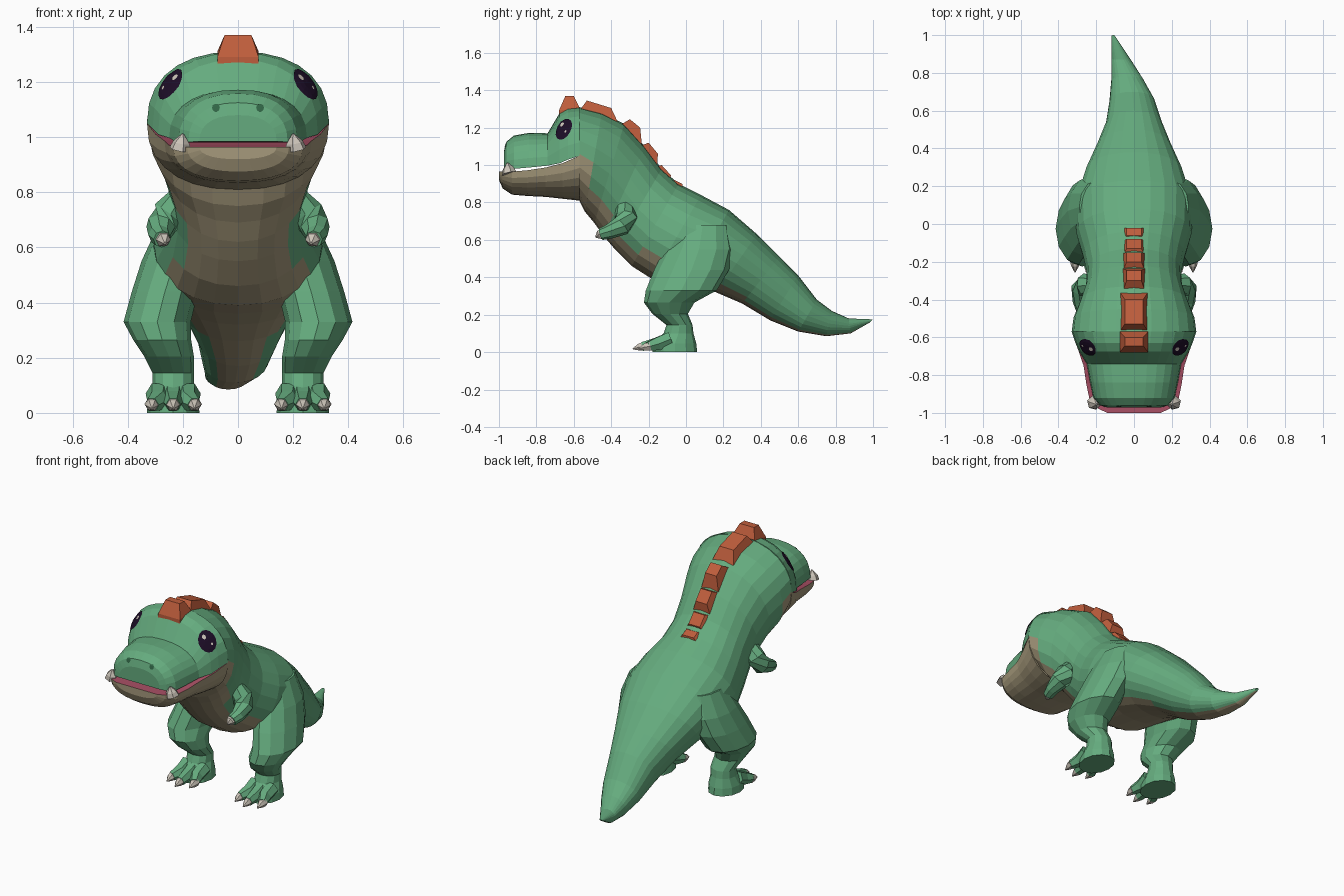
import bpy, bmesh
from math import sin, cos, pi, copysign
from mathutils import Vector
from mathutils.bvhtree import BVHTree

if "Cube" in bpy.data.objects:
    bpy.data.objects.remove(bpy.data.objects["Cube"])


def material(name, rgb):
    m = bpy.data.materials.new(name)
    m.use_nodes = True
    m.diffuse_color = (*rgb, 1)
    m.node_tree.nodes["Principled BSDF"].inputs["Base Color"].default_value = (*rgb, 1)
    return m


GREEN = material("skin green", (0.13, 0.41, 0.21))
TAN = material("belly tan", (0.38, 0.32, 0.20))
ORANGE = material("crest orange", (0.52, 0.11, 0.045))
PINK = material("mouth pink", (0.40, 0.08, 0.13))
BLACK = material("eye black", (0.012, 0.004, 0.02))
IVORY = material("claw ivory", (0.60, 0.55, 0.48))
DARK = material("nostril green", (0.03, 0.13, 0.06))


def finish(bm, name, mats):
    bmesh.ops.recalc_face_normals(bm, faces=bm.faces)
    mesh = bpy.data.meshes.new(name)
    bm.to_mesh(mesh)
    bm.free()
    for m in mats:
        mesh.materials.append(m)
    ob = bpy.data.objects.new(name, mesh)
    bpy.context.collection.objects.link(ob)
    return ob


def loft(name, rings, mats, rule=lambda seg, col: 0):
    """Skin equal rings of points, cap the ends, colour faces by rule."""
    bm = bmesh.new()
    rows = [[bm.verts.new(p) for p in r] for r in rings]
    n = len(rows[0])
    for s in range(len(rows) - 1):
        for c in range(n):
            d = (c + 1) % n
            f = bm.faces.new((rows[s][c], rows[s][d], rows[s + 1][d], rows[s + 1][c]))
            f.material_index = rule(s, c)
    bm.faces.new(rows[0])
    bm.faces.new(rows[-1])
    return finish(bm, name, mats)


def power(v, p):
    return copysign(abs(v) ** p, v)


def section(center, side, up, angles, p=1.0):
    return [center + side * power(cos(a), p) + up * power(sin(a), p) for a in angles]


def circle(n, start=0.0):
    return [start + 2 * pi * i / n for i in range(n)]


def tube(name, path, radii, mat, n=8):
    """Tapered tube along a path."""
    path = [Vector(p) for p in path]
    rings = []
    for i, p in enumerate(path):
        t = (path[min(i + 1, len(path) - 1)] - path[max(i - 1, 0)]).normalized()
        side = t.cross(Vector((0, 0, 1))).normalized()
        rings.append(section(p, side * radii[i], side.cross(t) * radii[i], circle(n)))
    return loft(name, rings, [mat])


# Body and tail: top y, top z, bottom y, bottom z, half width, x shift
BODY = [
    (-.57, 1.31, -.57, .81, .33, 0), (-.45, 1.28, -.54, .75, .32, 0),
    (-.33, 1.22, -.49, .69, .285, 0), (-.22, 1.10, -.44, .62, .255, 0),
    (-.13, .98, -.38, .55, .25, 0), (-.04, .90, -.29, .46, .27, 0),
    (.08, .84, -.18, .39, .305, 0), (.23, .76, 0, .36, .31, 0),
    (.38, .63, .16, .32, .26, 0), (.50, .51, .30, .26, .20, 0),
    (.60, .41, .45, .17, .15, 0), (.70, .28, .60, .11, .12, -.01),
    (.78, .22, .75, .085, .085, -.035), (.87, .18, .88, .10, .05, -.07),
    (1, .175, .985, .16, .01, -.11),
]
N = 24
rings = []
for ty, tz, by, bz, w, x in BODY:
    top, low = Vector((x, ty, tz)), Vector((x, by, bz))
    rings.append(section((top + low) / 2, Vector((w, 0, 0)), (top - low) / 2,
                         circle(N, -pi / 2), 0.93))
BELLY = [6, 4, 4, 3, 3, 4, 4, 3, 3, 2, 2, 2, 2, 2]
loft("body_and_tail", rings, [GREEN, TAN],
     lambda s, c: int(min(c, N - 1 - c) < BELLY[s]))


# Head halves: y, mouth height, outer height, half width
def half_head(name, rows, sign, mat):
    m = 14
    angles = [sign * pi * i / m for i in range(m + 1)]
    shape = [section(Vector((0, y, zm)), Vector((w, 0, 0)), Vector((0, 0, abs(zo - zm))),
                     angles, 0.86) for y, zm, zo, w in rows]
    return loft(name, shape, [mat, PINK], lambda s, c: int(c == m))


head = half_head("upper_head", [
    (-.57, 1.05, 1.31, .33), (-.63, 1.03, 1.305, .31), (-.675, 1.01, 1.28, .29),
    (-.74, .997, 1.17, .25), (-.84, .987, 1.172, .232), (-.92, .98, 1.158, .215),
    (-.96, .982, 1.125, .18), (-.972, .985, 1.08, .14)], 1, GREEN)
half_head("lower_jaw", [
    (-.57, 1.05, .81, .33), (-.66, 1.01, .82, .298), (-.75, .987, .83, .267),
    (-.85, .972, .835, .252), (-.93, .965, .842, .235), (-.98, .965, .875, .185),
    (-1, .965, .92, .14)], -1, TAN)

# Thin patches that hug the head
tree = BVHTree.FromObject(head, bpy.context.evaluated_depsgraph_get())


def patch(name, center, normal, a, b, lift, mat, shift=(0, 0)):
    n = Vector(normal).normalized()
    side = n.cross(Vector((0, 0, 1))).normalized()
    up = side.cross(n)
    mid = Vector(center) + side * shift[0] + up * shift[1]

    def snap(p):
        hit = tree.ray_cast(p + n * 0.2, -n)[0]
        return (hit or p) + n * lift

    bm = bmesh.new()
    hub = bm.verts.new(snap(mid))
    loops = [[bm.verts.new(snap(q)) for q in section(mid, side * a * k, up * b * k, circle(14))]
             for k in (0.35, 0.7, 1)]
    for i in range(14):
        j = (i + 1) % 14
        bm.faces.new((hub, loops[0][i], loops[0][j]))
        for inner, outer in zip(loops, loops[1:]):
            bm.faces.new((inner[i], outer[i], outer[j], inner[j]))
    ob = finish(bm, name, [mat])
    if ob.data.polygons[0].normal.dot(n) < 0:
        ob.data.flip_normals()


# Crest plates: base start, top start, top end, base end, half width
CREST = [
    (-.68, 1.28, -.645, 1.37, -.60, 1.37, -.57, 1.30, .075),
    (-.57, 1.28, -.53, 1.345, -.40, 1.305, -.36, 1.21, .075),
    (-.36, 1.20, -.30, 1.245, -.245, 1.20, -.235, 1.09, .06),
    (-.25, 1.09, -.20, 1.12, -.15, 1.06, -.155, .98, .06),
    (-.17, .98, -.13, 1.00, -.08, .945, -.09, .90, .06),
    (-.10, .90, -.06, .92, -.02, .90, -.02, .86, .06),
]
for i, (ay, az, by, bz, cy, cz, dy, dz, w) in enumerate(CREST):
    def bar(y0, z0, y1, z1, h):
        return [(-h, y0, z0), (h, y0, z0), (h, y1, z1), (-h, y1, z1)]
    loft(f"crest_plate_{i + 1}",
         [bar(ay, az - .03, dy - .02, dz - .03, w), bar(ay, az + .01, dy, dz + .01, w),
          bar(by, bz, cy, cz, w * 0.65)], [ORANGE])

# Leg rings: x, y, z, x radius, y radius
LEG = [
    (.20, .09, .68, .09, .14), (.23, .07, .55, .12, .185), (.265, .03, .44, .12, .20),
    (.293, -.025, .33, .122, .19), (.275, -.09, .265, .105, .135),
    (.25, -.085, .205, .09, .095), (.235, -.035, .145, .075, .07),
    (.235, -.04, .10, .075, .08), (.235, -.06, .045, .092, .115), (.235, -.06, 0, .095, .12),
]

# Paired parts
for s, tag in ((1, "left"), (-1, "right")):
    eye, look = (s * .25, -.655, 1.195), (s * .76, -.3, .5)
    patch(tag + "_eye", eye, look, .05, .066, .005, BLACK)
    patch(tag + "_eye_glint", eye, look, .011, .014, .008, IVORY, (s * .015, .028))
    patch(tag + "_eye_small_glint", eye, look, .006, .008, .008, IVORY, (-s * .018, -.022))
    patch(tag + "_nostril", (s * .08, -.96, 1.105), (0, -1, .35), .014, .016, .004, DARK)
    tube(tag + "_tooth", [(s * .21, -.945, .955), (s * .205, -.95, .98), (s * .20, -.955, 1.012)],
         [.04, .032, .004], IVORY, 6)

    loft(tag + "_leg", [section(Vector((s * x, y, z)), Vector((rx, 0, 0)), Vector((0, ry, 0)),
                                circle(12)) for x, y, z, rx, ry in LEG], [GREEN])
    for k, toe in enumerate((-1, 0, 1)):
        x, fwd = s * .235 + toe * .055, -.03 * (toe == 0)
        tip = x + toe * .022
        tube(f"{tag}_toe_{k + 1}", [(x, -.08, .07), (x, -.15, .045), (tip, -.205 + fwd, .03)],
             [.045, .04, .027], GREEN, 6)
        tube(f"{tag}_toe_claw_{k + 1}", [(tip, -.19 + fwd, .032), (tip, -.22 + fwd, .027),
             (tip, -.255 + fwd, .017)], [.027, .022, .003], IVORY, 6)

    tube(tag + "_arm", [(s * .20, -.33, .78), (s * .255, -.32, .72), (s * .28, -.345, .675),
                        (s * .285, -.41, .645), (s * .275, -.455, .63)],
         [.05, .06, .055, .04, .032], GREEN)
    tube(tag + "_hand_claw", [(s * .275, -.44, .635), (s * .27, -.462, .627), (s * .265, -.482, .615)],
         [.03, .027, .006], IVORY, 6)
